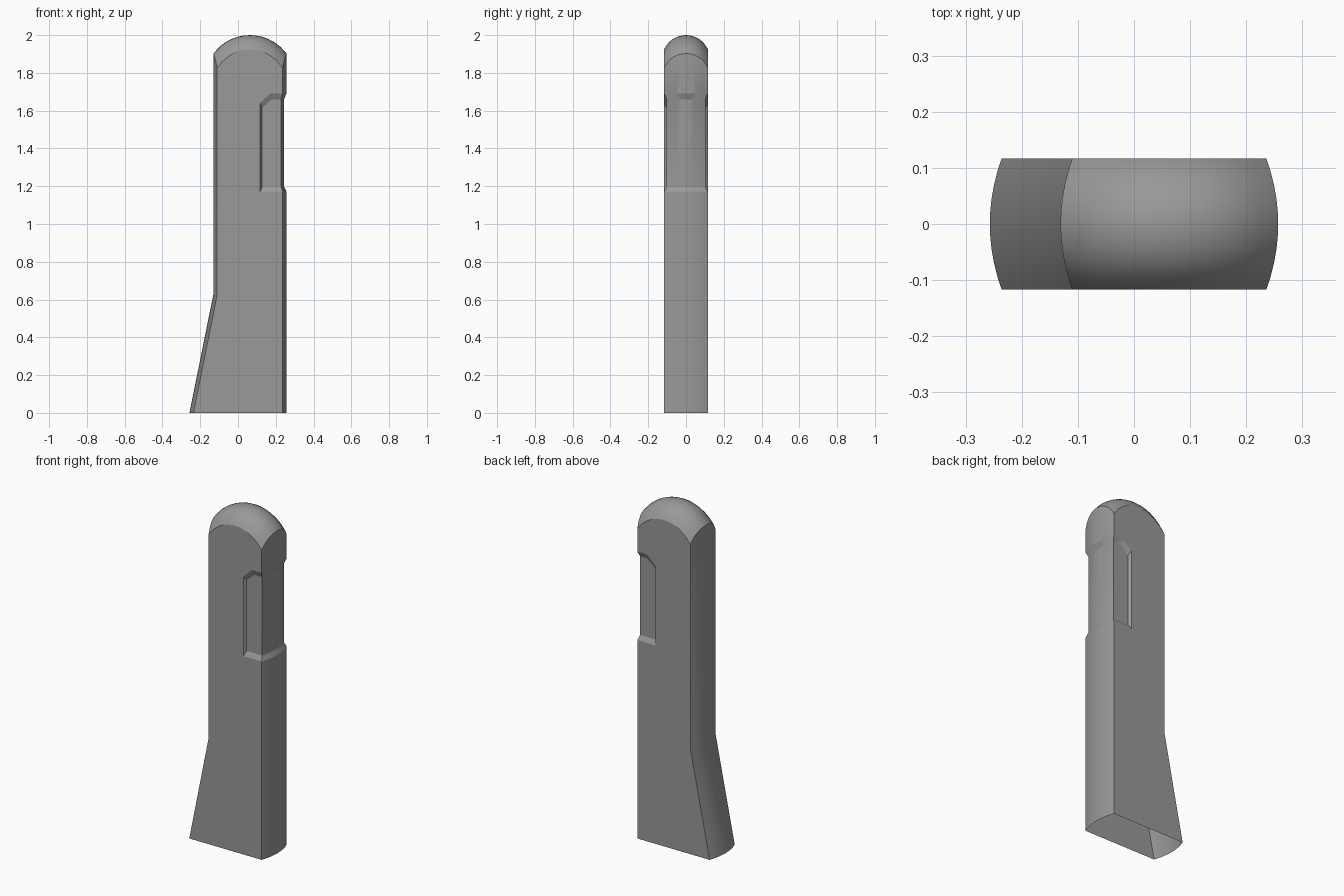
import bpy, bmesh, math

if "Cube" in bpy.data.objects:
    bpy.data.objects.remove(bpy.data.objects["Cube"])

HALF_Y = 0.117           # half thickness
NX, NY = 12, 10          # grid divisions across the top


def bow(y):
    """How far the rounded narrow ends fall back at depth y."""
    return 0.021 * (y / HALF_Y) ** 2


def sag(d, r):
    return r - math.sqrt(max(r * r - d * d, 0))


def make_object(name, bm):
    bmesh.ops.recalc_face_normals(bm, faces=bm.faces)
    mesh = bpy.data.meshes.new(name)
    bm.to_mesh(mesh)
    bm.free()
    obj = bpy.data.objects.new(name, mesh)
    bpy.context.collection.objects.link(obj)
    return obj


def loft(name, rings):
    """Closed solid through a list of equal-length point rings."""
    bm = bmesh.new()
    vs = [[bm.verts.new(p) for p in ring] for ring in rings]
    n = len(vs[0])
    for a, b in zip(vs, vs[1:]):
        for i in range(n):
            j = (i + 1) % n
            bm.faces.new((a[i], a[j], b[j], b[i]))
    bm.faces.new(vs[0])
    bm.faces.new(vs[-1])
    return make_object(name, bm)


# Body: domed grid on top, straight walls, flared foot
bm = bmesh.new()


def plan(i, j, left):
    y = HALF_Y * (2 * j / NY - 1)
    a, b = left + bow(y), 0.257 - bow(y)
    return a + (b - a) * i / NX, y


top = {}
for i in range(NX + 1):
    for j in range(NY + 1):
        x, y = plan(i, j, -0.131)
        z = 2.0 - sag(0.194 * (2 * i / NX - 1), 0.242) - sag(y, 0.128)
        top[i, j] = bm.verts.new((x, y, z))
for i in range(NX):
    for j in range(NY):
        bm.faces.new((top[i, j], top[i + 1, j], top[i + 1, j + 1], top[i, j + 1]))

edge = ([(i, 0) for i in range(NX)] + [(NX, j) for j in range(NY)]
        + [(i, NY) for i in range(NX, 0, -1)] + [(0, j) for j in range(NY, 0, -1)])
upper = [top[k] for k in edge]
for left, z in ((-0.131, 0.625), (-0.257, 0.0)):
    lower = [bm.verts.new((*plan(i, j, left), z)) for i, j in edge]
    for k in range(len(edge)):
        m = (k + 1) % len(edge)
        bm.faces.new((upper[k], lower[k], lower[m], upper[m]))
    upper = lower
bm.faces.new(upper)
body = make_object("handle_body", bm)

# Dark grey finish
finish = bpy.data.materials.new("dark_grey")
finish.diffuse_color = (0.32, 0.32, 0.32, 1)
finish.use_nodes = True
finish.node_tree.nodes["Principled BSDF"].inputs["Base Color"].default_value = finish.diffuse_color
body.data.materials.append(finish)

# Recess cutters: a bevelled pocket on each broad side
inner = [(0.128, 1.197), (0.128, 1.615), (0.18, 1.66), (0.3, 1.66), (0.3, 1.197)]
outer = [(0.117, 1.17), (0.117, 1.64), (0.172, 1.692), (0.3, 1.692), (0.3, 1.17)]
beyond = [(2 * o[0] - n[0], 2 * o[1] - n[1]) for n, o in zip(inner, outer)]
cutters = []
for s in (-1, 1):
    rings = [[(x, s * y, z) for x, z in poly]
             for poly, y in ((inner, 0.102), (outer, HALF_Y), (beyond, 0.132))]
    cutters.append(loft("side_pocket_cutter", rings))

# Recess cutter across the rounded end
rings = []
for k in range(-7, 8):
    y = HALF_Y * k / 5.5
    xi = 0.257 - bow(y) - 0.013
    rings.append([(xi, y, 1.197), (xi, y, 1.66),
                  (xi + 0.039, y, 1.756), (xi + 0.039, y, 1.116)])
cutters.append(loft("end_pocket_cutter", rings))
for cutter in cutters:
    cutter.data.materials.append(finish)

bpy.context.view_layer.objects.active = body
body.select_set(True)
for cutter in cutters:
    cutter.hide_render = True
    mod = body.modifiers.new("recess", 'BOOLEAN')
    mod.operation = 'DIFFERENCE'
    mod.solver = 'EXACT'
    mod.object = cutter
    bpy.ops.object.modifier_apply(modifier=mod.name)
for cutter in cutters:
    bpy.data.objects.remove(cutter)

# Open underside
bm = bmesh.new()
bm.from_mesh(body.data)
bottom = [f for f in bm.faces if all(v.co.z < 0.001 for v in f.verts)]
bmesh.ops.delete(bm, geom=bottom, context='FACES')
bm.to_mesh(body.data)
bm.free()

bpy.ops.object.shade_smooth_by_angle(angle=math.radians(22))
